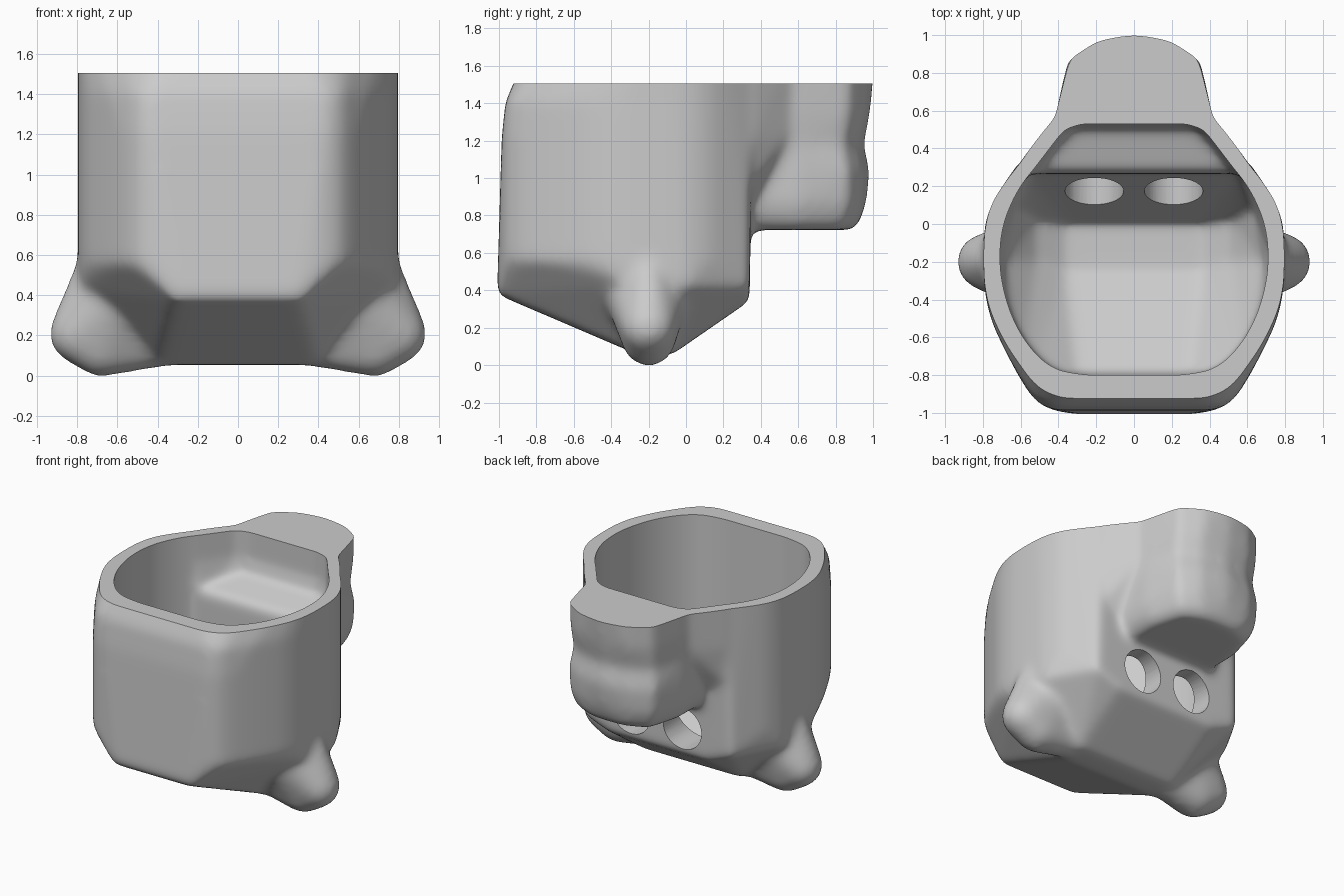
import bpy
import bmesh
import math
from mathutils import Matrix, Vector

if "Cube" in bpy.data.objects:
    bpy.data.objects.remove(bpy.data.objects["Cube"])

RIM = 1.505    # height of the flat rim
OVER = 1.7     # shapes run past the rim before it is cut flat

clay = bpy.data.materials.new("grey_clay")
clay.use_nodes = True
GREY = (0.6, 0.6, 0.6, 1)
clay.diffuse_color = GREY
clay.node_tree.nodes["Principled BSDF"].inputs["Base Color"].default_value = GREY


def add_hull(target, points, sides=(-1, 1)):
    """Add the convex hull of half-side points and their mirror images."""
    part = bmesh.new()
    for x, y, z in points:
        for side in sides:
            part.verts.new((side * x, y, z))
    bmesh.ops.remove_doubles(part, verts=part.verts, dist=0.0001)
    result = bmesh.ops.convex_hull(part, input=part.verts)
    loose = {v for v in result["geom_interior"] + result["geom_unused"]
             if isinstance(v, bmesh.types.BMVert) and not v.link_faces}
    bmesh.ops.delete(part, geom=list(loose), context="VERTS")
    bmesh.ops.recalc_face_normals(part, faces=part.faces)
    mesh = bpy.data.meshes.new("part")
    part.to_mesh(mesh)
    part.free()
    target.from_mesh(mesh)
    bpy.data.meshes.remove(mesh)


def ball(x, y, z, r):
    """Points on a sphere, for stretching a hull over several balls."""
    bm = bmesh.new()
    bmesh.ops.create_icosphere(bm, subdivisions=3, radius=r,
                               matrix=Matrix.Translation((x, y, z)))
    points = [tuple(v.co) for v in bm.verts]
    bm.free()
    return points


def at(z, outline):
    return [(x, y, z) for x, y in outline]


def rounded(outline):
    """Round the corners of an open outline by cutting them twice."""
    path = [Vector(p) for p in outline]
    for _ in range(2):
        cuts = [path[0]]
        for a, b in zip(path, path[1:]):
            cuts += [a.lerp(b, 0.25), a.lerp(b, 0.75)]
        path = cuts + [path[-1]]
    return [tuple(p) for p in path]


def make_object(name, bm):
    mesh = bpy.data.meshes.new(name)
    bm.to_mesh(mesh)
    bm.free()
    obj = bpy.data.objects.new(name, mesh)
    bpy.context.collection.objects.link(obj)
    obj.data.materials.append(clay)
    return obj


def apply_all(obj):
    bpy.ops.object.select_all(action="DESELECT")
    obj.select_set(True)
    bpy.context.view_layer.objects.active = obj
    for mod in list(obj.modifiers):
        bpy.ops.object.modifier_apply(modifier=mod.name)


def fuse(obj, rounds):
    """Melt overlapping forms into one soft surface."""
    remesh = obj.modifiers.new("fuse", "REMESH")
    remesh.mode = "VOXEL"
    remesh.voxel_size = 0.022
    soft = obj.modifiers.new("soften", "SMOOTH")
    soft.factor = 0.5
    soft.iterations = rounds
    apply_all(obj)


def cut(obj, cutter):
    mod = obj.modifiers.new("cut", "BOOLEAN")
    mod.operation = "DIFFERENCE"
    mod.solver = "EXACT"
    mod.object = cutter
    apply_all(obj)
    bpy.data.objects.remove(cutter)


# Head: straight sides, chamfered front and underside
outer = bmesh.new()
wall = rounded([(0.43, -0.985), (0.53, -0.94), (0.66, -0.72), (0.79, -0.44),
                (0.80, -0.1), (0.77, 0.08), (0.7, 0.2), (0.59, 0.34)])
shoulder = [(x, y + 0.02 * (y < -0.75)) for x, y in wall]
top = rounded([(0.25, -0.84), (0.5, -0.77), (0.68, -0.53), (0.79, -0.35),
               (0.80, -0.1), (0.77, 0.08), (0.7, 0.2), (0.57, 0.36)])
add_hull(outer, at(OVER, top) + at(1.41, shoulder) + at(1.22, wall) + at(0.56, wall) + [
    (0.31, -1.01, 0.38), (0.79, -0.3, 0.43), (0.79, 0.0, 0.42),
    (0.6, 0.34, 0.42), (0.4, 0.34, 0.345), (0.4, -0.25, 0.055), (0.4, -0.08, 0.055)])

# Muzzle: two stacked lobes with a crease between, and flared cheeks
crease = [(0.42, 0.2), (0.40, 0.6), (0.33, 0.84), (0.19, 0.92), (0, 0.95)]
add_hull(outer, at(0.725, [(0.33, 0.2), (0.33, 0.6), (0.27, 0.82), (0.1, 0.89)])
         + at(0.77, [(0.38, 0.2), (0.38, 0.6), (0.31, 0.85), (0.17, 0.92), (0, 0.93)])
         + at(0.87, [(0.42, 0.2), (0.41, 0.6), (0.34, 0.87), (0.21, 0.94), (0, 0.965)])
         + at(1.04, [(0.42, 0.2), (0.41, 0.6), (0.35, 0.87), (0.21, 0.95), (0, 0.985)])
         + at(1.19, crease))
add_hull(outer, at(1.17, crease)
         + at(1.35, [(0.42, 0.2), (0.41, 0.6), (0.34, 0.87), (0.2, 0.96), (0, 0.985)])
         + at(OVER, [(0.42, 0.2), (0.41, 0.6), (0.34, 0.88), (0.2, 0.97), (0, 1.02)]))
add_hull(outer, at(0.9, [(0.58, 0.3), (0.42, 0.38)])
         + at(1.22, [(0.58, 0.36), (0.42, 0.55)])
         + at(OVER, [(0.58, 0.36), (0.42, 0.57), (0.4, 0.2)]))

# Ears: stubby rounded feet blending into the sides and the belly
ear = (ball(0.68, -0.2, 0.14, 0.145) + ball(0.79, -0.2, 0.21, 0.15)
       + ball(0.71, -0.2, 0.56, 0.09) + ball(0.3, -0.18, 0.17, 0.11)
       + ball(0.58, -0.21, 0.4, 0.23))
for side in (-1, 1):
    add_hull(outer, ear, sides=(side,))

planter = make_object("head_planter", outer)
fuse(planter, 24)
lowest = min(v.co.z for v in planter.data.vertices)
planter.data.transform(Matrix.Translation((0, 0, -lowest)))

# Hollow: main bowl plus a high shelf reaching into the muzzle
inner = bmesh.new()
bowl = rounded([(0.25, -0.80), (0.45, -0.77), (0.62, -0.57), (0.71, -0.3),
                (0.71, -0.05), (0.64, 0.14), (0.555, 0.265)])
front_bowl = [(x, y) for x, y in bowl if y < -0.1]
add_hull(inner, at(OVER, bowl) + at(0.73, bowl) + at(0.56, front_bowl) + [
    (0.3, -0.78, 0.48), (0.68, -0.2, 0.42), (0.63, 0.08, 0.42),
    (0.52, -0.2, 0.24), (0.52, 0.02, 0.24), (0.36, -0.25, 0.15), (0.36, 0.0, 0.15)])
shelf = [(0.6, 0.2), (0.43, 0.4), (0.37, 0.5), (0.28, 0.53)]
add_hull(inner, at(OVER, shelf) + at(1.32, shelf)
         + [(0.56, 0.2, 1.1), (0.42, 0.4, 1.18), (0.32, 0.5, 1.21)])
hollow = make_object("hollow_cutter", inner)
fuse(hollow, 20)
cut(planter, hollow)

# Flat rim
bm = bmesh.new()
bmesh.ops.create_cube(bm, size=3, matrix=Matrix.Translation((0, 0, RIM + 1.5)))
cut(planter, make_object("rim_cutter", bm))

# Two round eye openings through the back wall
for side in (-1, 1):
    bm = bmesh.new()
    bmesh.ops.create_cone(
        bm, cap_ends=True, segments=48, radius1=0.155, radius2=0.155, depth=0.55,
        matrix=Matrix.Translation((side * 0.21, 0.275, 0.53))
        @ Matrix.Rotation(math.pi / 2, 4, "X"))
    cut(planter, make_object("eye_cutter", bm))

apply_all(planter)
bpy.ops.object.shade_smooth_by_angle(angle=math.radians(35))
